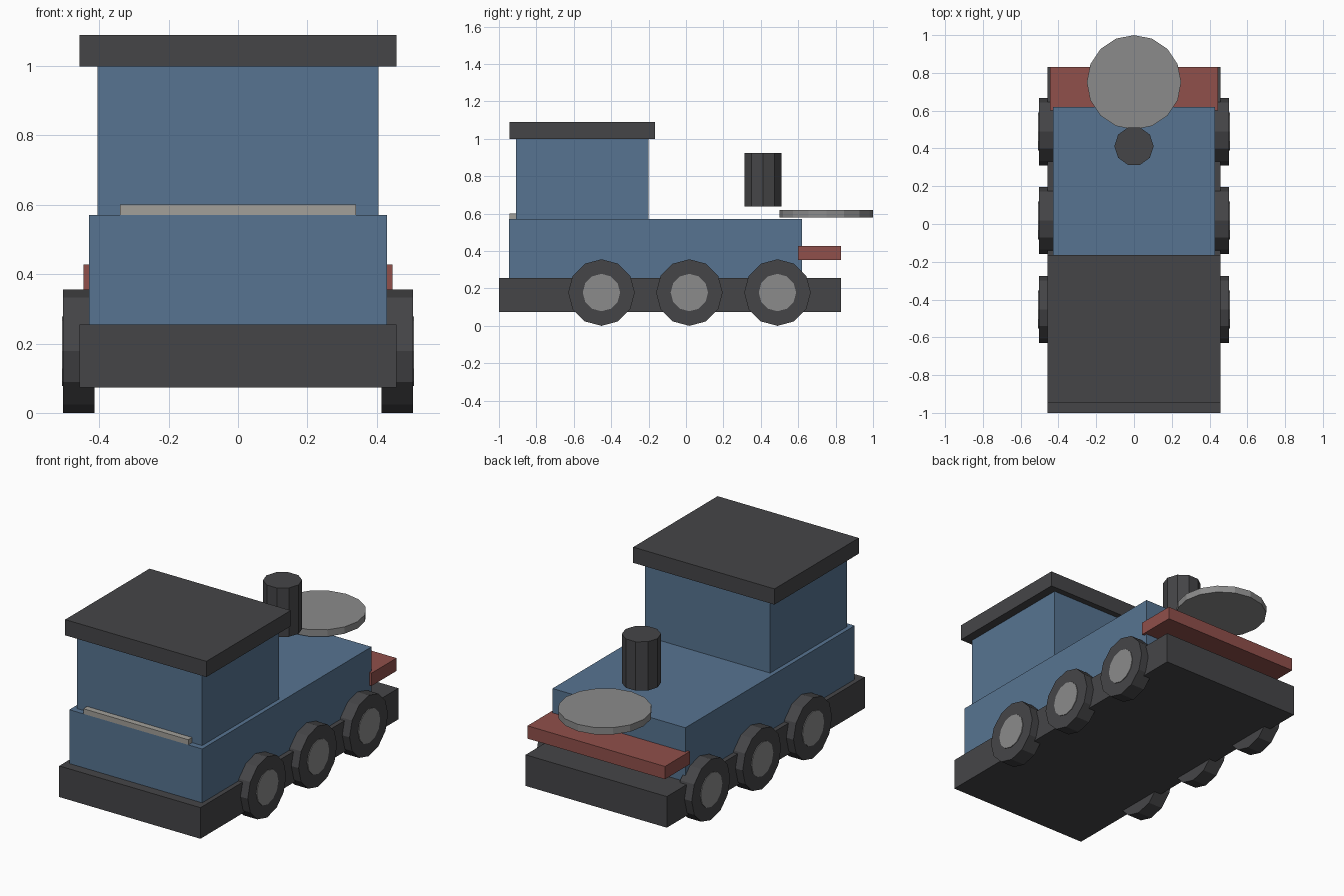
import bpy
from math import pi

if "Cube" in bpy.data.objects:
    bpy.data.objects.remove(bpy.data.objects["Cube"])


def material(name, rgb):
    m = bpy.data.materials.new(name)
    m.diffuse_color = (*rgb, 1)
    m.use_nodes = True
    m.node_tree.nodes["Principled BSDF"].inputs["Base Color"].default_value = m.diffuse_color
    return m


blue = material("blue_paint", (0.095, 0.175, 0.285))
dark = material("dark_metal", (0.06, 0.06, 0.064))
red = material("red_paint", (0.28, 0.08, 0.07))
grey = material("grey_metal", (0.26, 0.26, 0.26))
pale = material("pale_trim", (0.36, 0.35, 0.32))


def box(name, half_x, y, z, mat):
    """Box centred on x, given its y and z ranges."""
    bpy.ops.mesh.primitive_cube_add(size=1)
    ob = bpy.context.object
    ob.name = name
    ob.location = (0, sum(y) / 2, sum(z) / 2)
    ob.scale = (2 * half_x, y[1] - y[0], z[1] - z[0])
    ob.data.materials.append(mat)


def cylinder(name, sides, radius, depth, loc, mat, rot=(0, 0, 0)):
    bpy.ops.mesh.primitive_cylinder_add(vertices=sides, radius=radius,
                                        depth=depth, location=loc, rotation=rot)
    ob = bpy.context.object
    ob.name = name
    ob.data.materials.append(mat)


# Body, cab and buffer
box("chassis", 0.457, (-1.0, 0.83), (0.073, 0.255), dark)
box("body", 0.43, (-0.945, 0.62), (0.255, 0.57), blue)
box("cab", 0.405, (-0.91, -0.2), (0.57, 1.0), blue)
box("roof", 0.457, (-0.945, -0.165), (0.998, 1.09), dark)
box("cab_sill", 0.34, (-0.945, -0.905), (0.57, 0.6), pale)
box("buffer_beam", 0.445, (0.6, 0.83), (0.353, 0.428), red)

# Chimney and flat round plate, both free of the body
cylinder("chimney", 10, 0.104, 0.286, (0, 0.412, 0.782), dark, (0, 0, pi / 2))
cylinder("nose_plate", 16, 0.25, 0.04, (0, 0.75, 0.6), grey)

# Three wheels with hubs on each side
for side, sx in (("right", 1), ("left", -1)):
    for i, y in enumerate((-0.452, 0.018, 0.489)):
        turn = (0, pi / 2, 0)
        cylinder(f"wheel_{side}_{i + 1}", 12, 0.178, 0.091,
                 (sx * 0.4585, y, 0.178), dark, turn)
        cylinder(f"hub_{side}_{i + 1}", 12, 0.1, 0.091,
                 (sx * 0.4625, y, 0.178), grey, turn)
